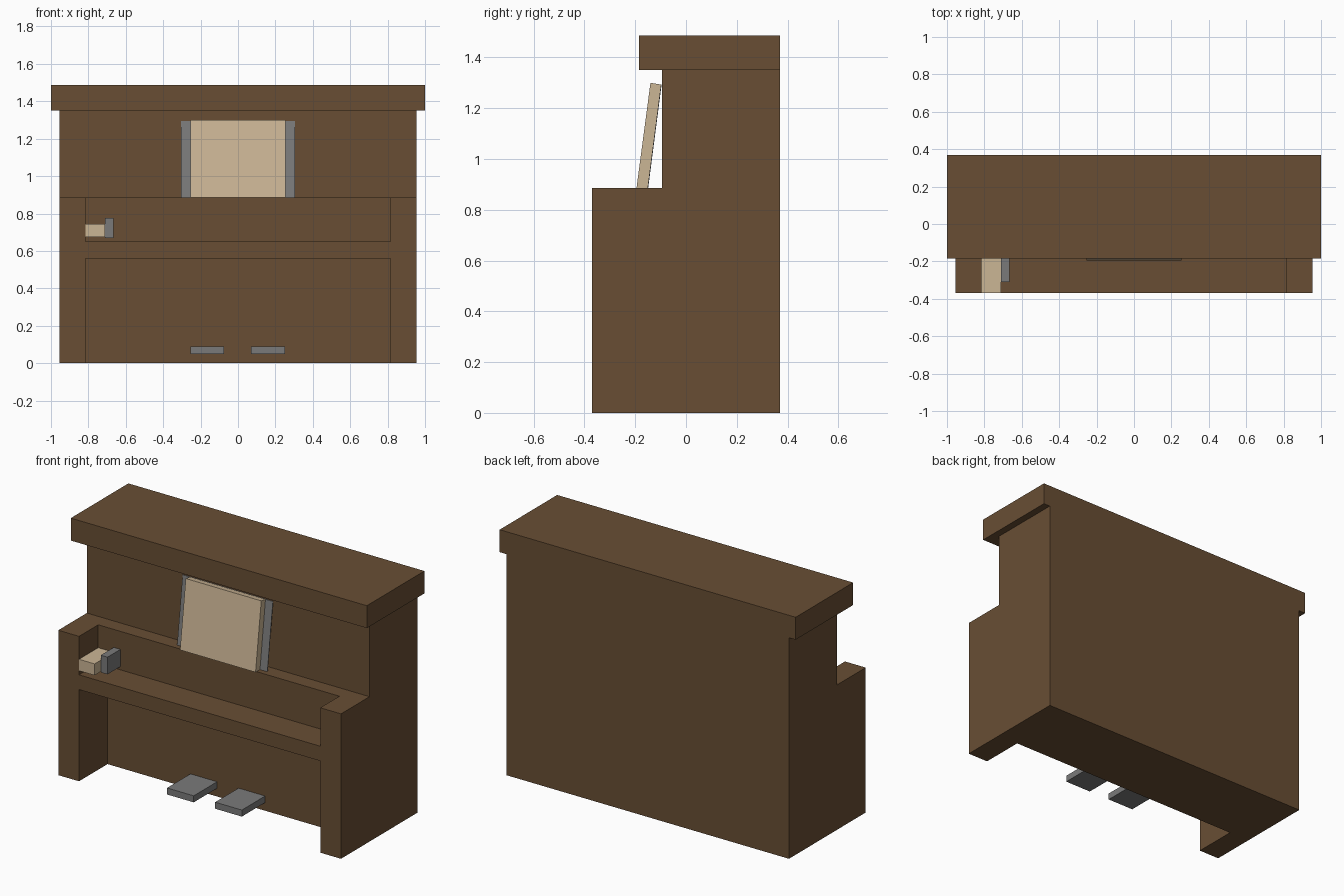
import bpy
import bmesh

default = bpy.data.objects.get("Cube")
if default:
    bpy.data.objects.remove(default, do_unlink=True)


def make_material(name, rgb):
    mat = bpy.data.materials.new(name)
    mat.use_nodes = True
    colour = (*rgb, 1.0)
    mat.diffuse_color = colour
    bsdf = mat.node_tree.nodes["Principled BSDF"]
    bsdf.inputs["Base Color"].default_value = colour
    bsdf.inputs["Roughness"].default_value = 0.8
    return mat


wood = make_material("brown wood", (0.14, 0.076, 0.034))
cream = make_material("cream", (0.60, 0.465, 0.30))
grey = make_material("grey", (0.195, 0.195, 0.195))


def prism(name, profile, x0, x1, mat):
    """Extrude a closed (y, z) profile along x."""
    bm = bmesh.new()
    base = bm.faces.new([bm.verts.new((x0, y, z)) for y, z in profile])
    result = bmesh.ops.extrude_face_region(bm, geom=[base])
    moved = [v for v in result["geom"] if isinstance(v, bmesh.types.BMVert)]
    bmesh.ops.translate(bm, verts=moved, vec=(x1 - x0, 0, 0))
    bmesh.ops.recalc_face_normals(bm, faces=bm.faces)
    mesh = bpy.data.meshes.new(name)
    bm.to_mesh(mesh)
    bm.free()
    mesh.materials.append(mat)
    obj = bpy.data.objects.new(name, mesh)
    bpy.context.collection.objects.link(obj)
    return obj


def box(name, x, y, z, mat):
    profile = [(y[0], z[0]), (y[1], z[0]), (y[1], z[1]), (y[0], z[1])]
    return prism(name, profile, x[0], x[1], mat)


def cut(target, cutter):
    cutter.hide_render = True
    mod = target.modifiers.new("cut", "BOOLEAN")
    mod.operation = "DIFFERENCE"
    mod.solver = "EXACT"
    mod.object = cutter
    bpy.context.view_layer.objects.active = target
    bpy.ops.object.modifier_apply(modifier=mod.name)
    bpy.data.objects.remove(cutter, do_unlink=True)


FRONT, BACK, WALL, FASCIA = -0.37, 0.37, -0.095, -0.185
LEDGE, TOP = 0.885, 1.35
INNER = (-0.815, 0.815)

# Cabinet: stepped side profile with the keyboard recess and knee space cut out
cabinet = prism("cabinet", [(FRONT, 0), (BACK, 0), (BACK, TOP), (WALL, TOP),
                            (WALL, LEDGE), (FRONT, LEDGE)], -0.955, 0.955, wood)
cut(cabinet, box("keyboard_cutter", INNER, (-0.5, FASCIA), (0.65, 1.0), wood))
cut(cabinet, box("knee_cutter", INNER, (-0.5, WALL), (-0.1, 0.56), wood))

# Overhanging lid
box("lid", (-1, 1), (FASCIA, BACK), (TOP, 1.487), wood)

# Keys at the left end of the recess
box("white_key", (-0.815, -0.71), (FRONT, FASCIA), (0.675, 0.745), cream)
box("black_key", (-0.71, -0.665), (-0.31, FASCIA), (0.67, 0.775), grey)

# Leaning pages with a thin backing board
prism("pages", [(-0.195, LEDGE), (-0.15, LEDGE), (-0.097, 1.293), (-0.14, 1.3)],
      -0.255, 0.255, cream)
prism("music_rest", [(-0.152, LEDGE), (-0.149, LEDGE), (-0.096, 1.294),
                     (-0.099, 1.294)], -0.305, 0.305, grey)

# Pedals
for side, x in (("right", -0.165), ("left", 0.16)):
    box(side + "_pedal", (x - 0.09, x + 0.09), (-0.32, WALL), (0.05, 0.09), grey)
